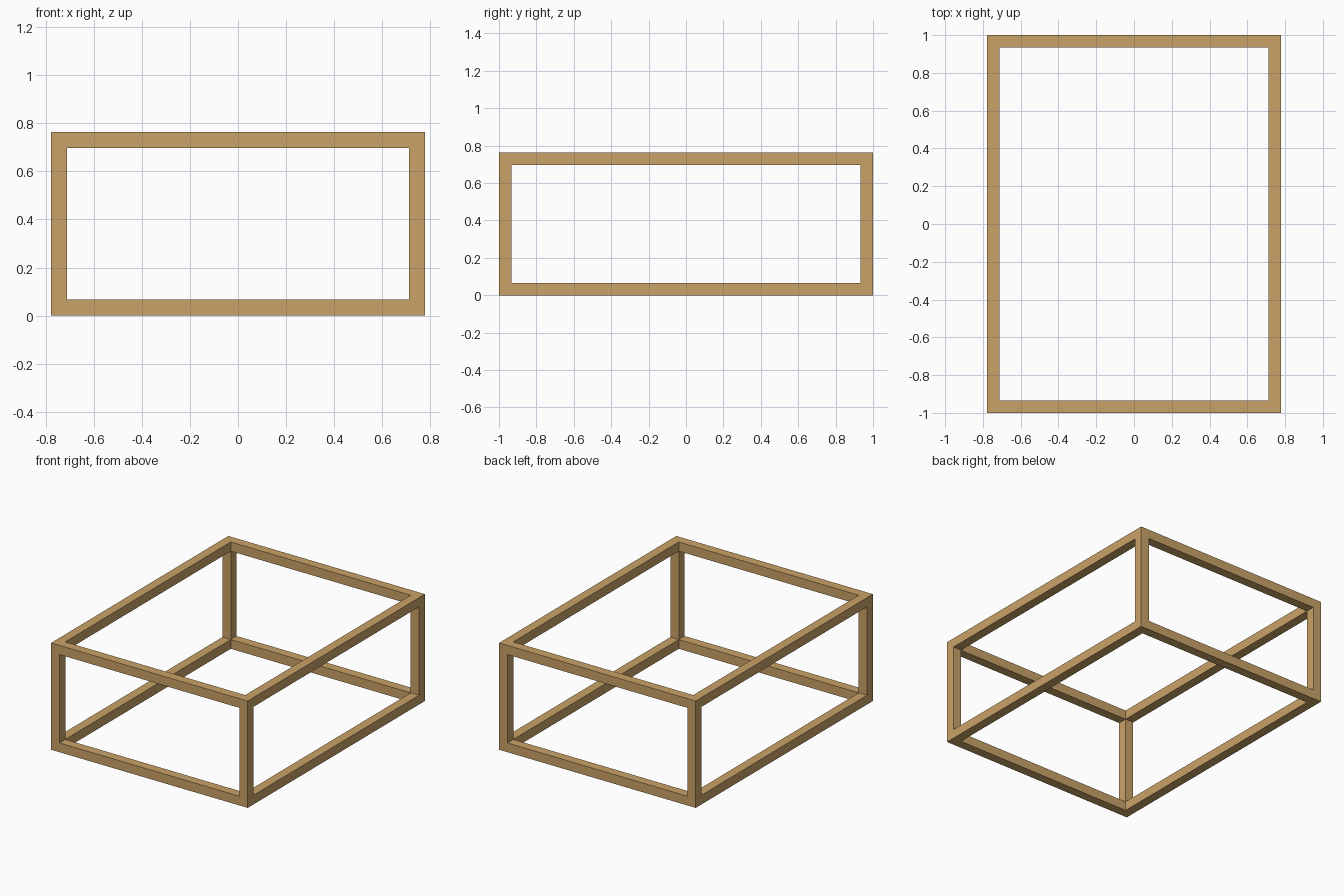
import bpy
import bmesh
from itertools import product
from mathutils import Vector

cube = bpy.data.objects.get("Cube")
if cube:
    bpy.data.objects.remove(cube, do_unlink=True)

WIDTH, DEPTH, HEIGHT, BAR = 1.554, 2.0, 0.763, 0.066

# Light wood
wood = bpy.data.materials.new("light_wood")
wood.use_nodes = True
colour = (0.59, 0.365, 0.14, 1)
wood.diffuse_color = colour
wood.node_tree.nodes["Principled BSDF"].inputs["Base Color"].default_value = colour


def stops(low, high):
    """Positions of the outer and inner faces of the bars along one axis."""
    return [low, low + BAR, high - BAR, high]


axes = [stops(-WIDTH / 2, WIDTH / 2), stops(-DEPTH / 2, DEPTH / 2), stops(0, HEIGHT)]

# Corner blocks and bars are the cells that lie on the rim along two or more axes
solid = {c for c in product(range(3), repeat=3) if sum(i != 1 for i in c) >= 2}

# Skin the cells as one clean frame, with no faces inside the joints
bm = bmesh.new()
for cell in solid:
    for axis, side in product(range(3), (0, 1)):
        beside = list(cell)
        beside[axis] += 2 * side - 1
        if tuple(beside) in solid:
            continue
        u, v = (axis + 1) % 3, (axis + 2) % 3
        corners = []
        for du, dv in ((0, 0), (1, 0), (1, 1), (0, 1)):
            index = list(cell)
            index[axis] += side
            index[u] += du
            index[v] += dv
            corners.append(bm.verts.new(Vector([axes[k][index[k]] for k in range(3)])))
        bm.faces.new(corners if side else corners[::-1])
bmesh.ops.remove_doubles(bm, verts=bm.verts, dist=0.0001)

mesh = bpy.data.meshes.new("box_frame")
bm.to_mesh(mesh)
bm.free()
mesh.materials.append(wood)
frame = bpy.data.objects.new("box_frame", mesh)
bpy.context.collection.objects.link(frame)
